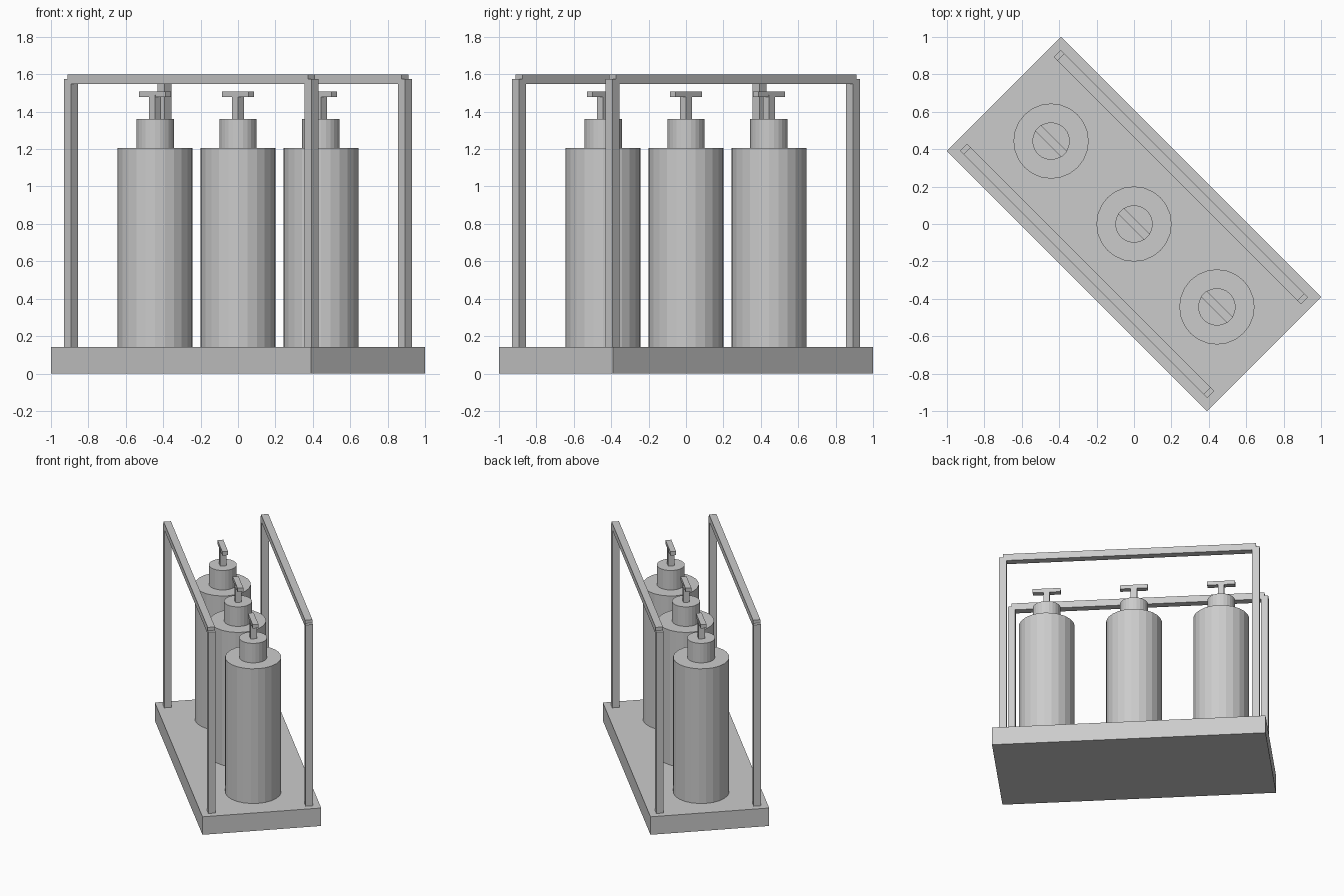
import bpy, math
from mathutils import Matrix

if "Cube" in bpy.data.objects:
    bpy.data.objects.remove(bpy.data.objects["Cube"])

# Everything is laid out along u (long) and v (short), then turned 45 degrees
TURN = Matrix.Rotation(math.radians(-45), 4, 'Z')

grey = bpy.data.materials.new("light_grey")
grey.diffuse_color = (0.6, 0.6, 0.6, 1)
grey.use_nodes = True
grey.node_tree.nodes["Principled BSDF"].inputs["Base Color"].default_value = grey.diffuse_color


def finish(name, matrix):
    ob = bpy.context.object
    ob.name = name
    ob.data.transform(TURN @ matrix)
    ob.data.materials.append(grey)
    return ob


def box(name, u, v, size_u, size_v, z0, z1):
    bpy.ops.mesh.primitive_cube_add(size=1)
    return finish(name, Matrix.Translation((u, v, (z0 + z1) / 2))
                  @ Matrix.Diagonal((size_u, size_v, z1 - z0, 1)))


def cylinder(name, u, radius, z0, z1):
    bpy.ops.mesh.primitive_cylinder_add(vertices=24, radius=radius, depth=z1 - z0)
    return finish(name, Matrix.Translation((u, 0, (z0 + z1) / 2)))


# Tray
BASE = 0.142
box("tray_base", 0, 0, 1.966, 0.863, 0, BASE)

# Two frames: posts with a rail running between post centres
POST_U, POST_V, BAR = 0.909, 0.354, 0.053
for side, sv in (("front", -1), ("back", 1)):
    for end, su in (("left", -1), ("right", 1)):
        box(f"{side}_{end}_post", su * POST_U, sv * POST_V, BAR, BAR, BASE, 1.574)
    box(f"{side}_rail", 0, sv * POST_V, 2 * POST_U, BAR, 1.547, 1.6)

# Three pump bottles
for i, u in enumerate((-0.627, 0, 0.627), 1):
    cylinder(f"bottle_{i}_body", u, 0.201, BASE, 1.206)
    cylinder(f"bottle_{i}_collar", u, 0.1, 1.206, 1.36)
    box(f"bottle_{i}_pump_stem", u, 0, 0.045, 0.045, 1.36, 1.49)
    box(f"bottle_{i}_pump_handle", u, 0, 0.2, 0.042, 1.479, 1.509)
